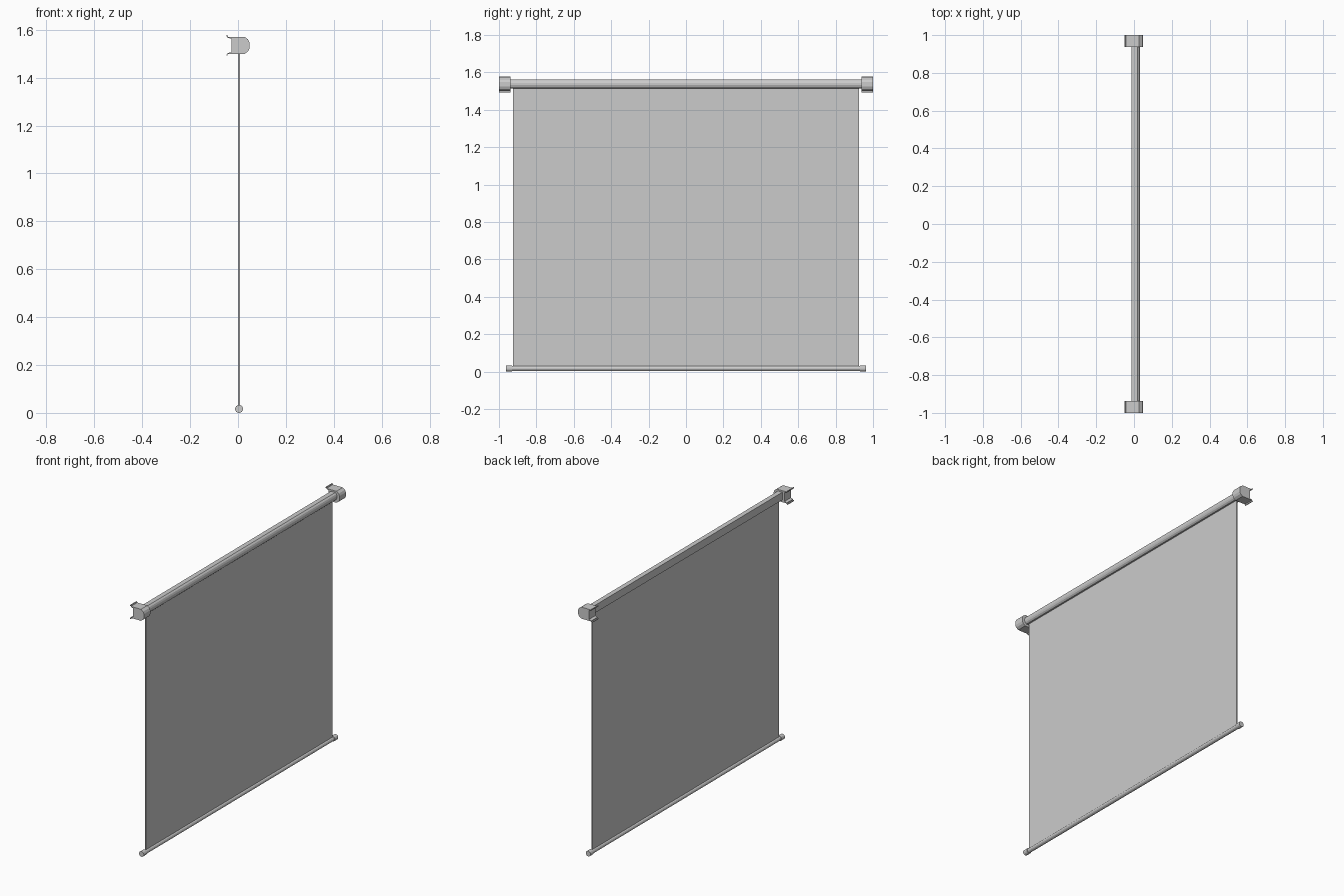
import bpy, bmesh
from math import pi, sin, cos

if "Cube" in bpy.data.objects:
    bpy.data.objects.remove(bpy.data.objects["Cube"])


def extrude(name, profile, y0, y1):
    """Extrude an (x, z) outline along y."""
    bm = bmesh.new()
    face = bm.faces.new([bm.verts.new((x, y0, z)) for x, z in profile])
    ext = bmesh.ops.extrude_face_region(bm, geom=[face])
    verts = [g for g in ext["geom"] if isinstance(g, bmesh.types.BMVert)]
    bmesh.ops.translate(bm, verts=verts, vec=(0, y1 - y0, 0))
    bmesh.ops.recalc_face_normals(bm, faces=bm.faces)
    mesh = bpy.data.meshes.new(name)
    bm.to_mesh(mesh)
    bm.free()
    obj = bpy.data.objects.new(name, mesh)
    bpy.context.collection.objects.link(obj)
    return obj


def circle(cx, cz, r, n=12):
    return [(cx + r * cos(2 * pi * (i + 0.5) / n), cz + r * sin(2 * pi * (i + 0.5) / n))
            for i in range(n)]


def symmetric(half, mid):
    """Complete an upper half outline by reflecting it about z = mid."""
    return [(x, mid + h) for x, h in half] + [(x, mid - h) for x, h in reversed(half)]


MID = 1.535   # height of the roller axis

# Roller casing: flat back, faceted front
extrude("roller_casing", symmetric(
    [(-0.012, 0.024), (0.018, 0.024), (0.027, 0.016), (0.031, 0.006)], MID + 0.002),
    -0.94, 0.94)

# Fabric sheet
extrude("fabric_screen", [(0.001, 0.025), (0.008, 0.025), (0.008, 1.525), (0.001, 1.525)],
        -0.925, 0.925)

# Weighted bottom bar
extrude("bottom_bar", circle(0.0045, 0.0165, 0.0135), -0.935, 0.935)

# Wall brackets with rear hooked lips, and bottom bar caps
bracket = symmetric(
    [(-0.027, 0.028), (-0.043, 0.032), (-0.043, 0.038), (-0.049, 0.038), (-0.049, 0.043),
     (-0.044, 0.043), (-0.042, 0.036), (-0.027, 0.036), (0.027, 0.036), (0.042, 0.025),
     (0.048, 0.012)], MID)
for side, s in (("left", -1), ("right", 1)):
    extrude(side + "_wall_bracket", bracket, s * 0.937, s * 1.0)
    extrude(side + "_bar_cap", circle(0.0045, 0.0165, 0.0168), s * 0.93, s * 0.963)
